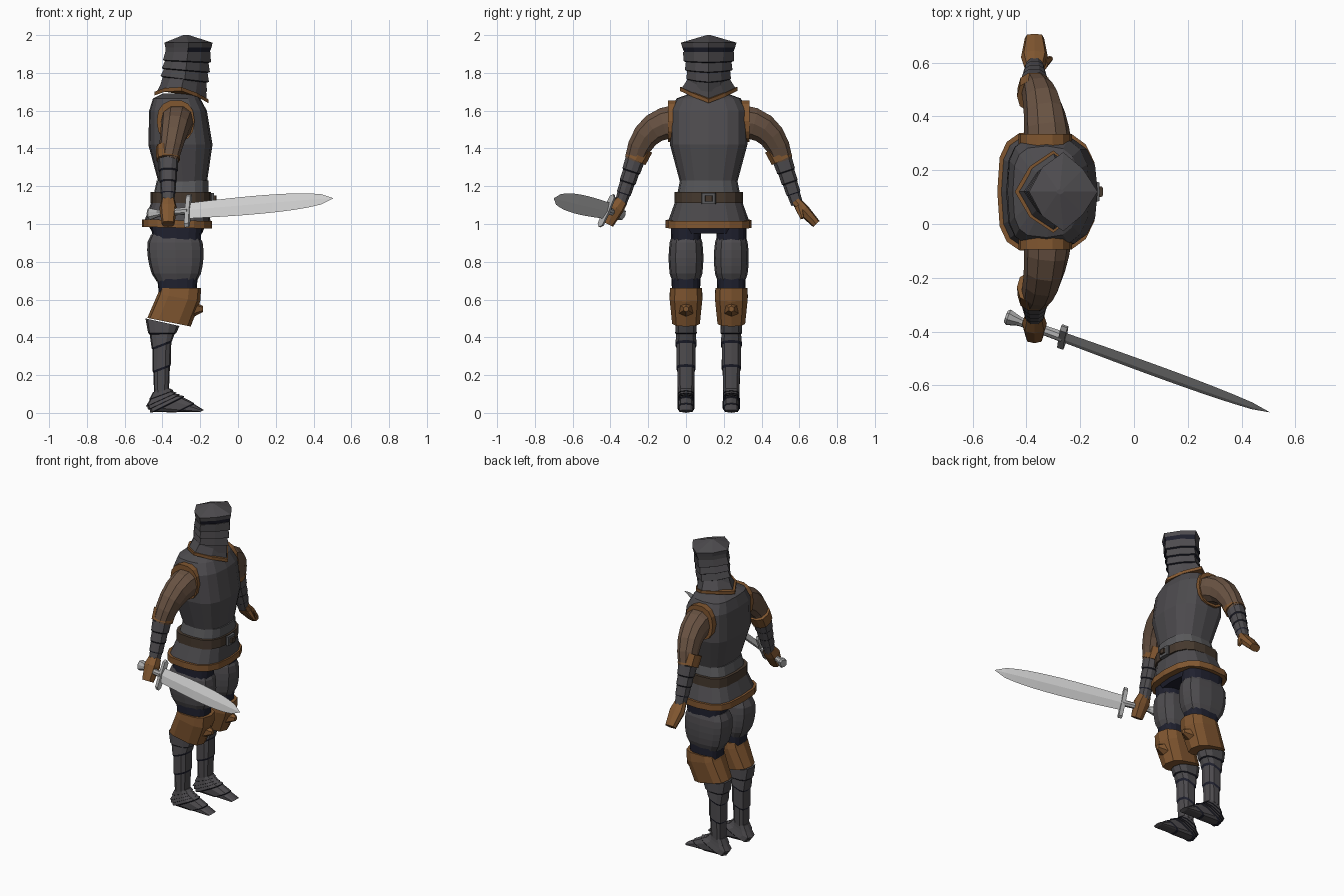
import bpy, bmesh
from math import sin, cos, pi, sqrt, copysign
from mathutils import Vector

cube = bpy.data.objects.get("Cube")
if cube:
    bpy.data.objects.remove(cube)

CENTRE_Y = .12
FORWARD, UP = Vector((1, 0, 0)), Vector((0, 0, 1))


def material(name, red, green, blue):
    mat = bpy.data.materials.new(name)
    mat.use_nodes = True
    mat.diffuse_color = (red, green, blue, 1)
    shader = mat.node_tree.nodes["Principled BSDF"]
    shader.inputs["Base Color"].default_value = (red, green, blue, 1)
    return mat


STEEL = material("dark steel", .075, .071, .077)
PLATE = material("worn steel", .1, .1, .105)
NAVY = material("navy cloth", .014, .015, .028)
SLEEVE = material("brown cloth", .14, .085, .055)
LEATHER = material("tan leather", .22, .095, .03)
BELT = material("dark leather", .06, .04, .027)
BLADE = material("bright blade", .62, .62, .62)
HILT = material("hilt metal", .42, .42, .42)


def power(value, exponent):
    return copysign(abs(value) ** exponent, value)


def oval(centre, u, v, sides, front, back, lift=0):
    """Rounded box ring; front and back set how square each half is."""
    points = []
    for i in range(sides):
        angle = 2 * pi * i / sides
        exponent = front if cos(angle) > 0 else back
        along, across = power(cos(angle), exponent), power(sin(angle), exponent)
        points.append(centre + u * along + v * across + UP * lift * abs(across))
    return points


def overlap(rings):
    """Turn each inner ring into a step, as on overlapping plates."""
    stepped, dark = [rings[0]], set()
    for ring, following in zip(rings[1:-1], rings[2:]):
        centre = sum(ring, Vector()) / len(ring)
        dark.add(len(stepped))
        stepped.append([p.lerp(centre, -.05) for p in ring])
        stepped.append([p.lerp(centre, .05).lerp(q, .1) for p, q in zip(ring, following)])
    stepped.append(rings[-1])
    return stepped, dark


def skin(name, rings, mat, bands=False, rule=None):
    """Join rings into a closed shell; steps and ruled faces are dark."""
    dark = set()
    if bands:
        rings, dark = overlap(rings)
    bm = bmesh.new()
    loops = [[bm.verts.new(p) for p in ring] for ring in rings]
    for i, (low, high) in enumerate(zip(loops, loops[1:])):
        for j in range(len(low)):
            face = bm.faces.new((low[j - 1], low[j], high[j], high[j - 1]))
            ruled = rule is not None and rule(face.calc_center_median())
            face.material_index = int(i in dark or ruled)
    bm.faces.new(loops[0])
    bm.faces.new(loops[-1])
    bmesh.ops.recalc_face_normals(bm, faces=bm.faces)
    mesh = bpy.data.meshes.new(name)
    bm.to_mesh(mesh)
    bm.free()
    mesh.materials.append(mat)
    mesh.materials.append(NAVY)
    bpy.context.collection.objects.link(bpy.data.objects.new(name, mesh))


def spread(keys, steps):
    """Add evenly spaced sections between the given ones."""
    rows = [a.lerp(b, i / steps) for a, b in zip(keys, keys[1:]) for i in range(steps)]
    return rows + [keys[-1]]


def cut(back, front, z, half, tilt=0):
    """Section of the body; tilt is how much higher its front is."""
    return Vector((back, front, z, half, tilt))


def body(name, mat, *keys, offset=0, steps=1, bulge=0, sides=16,
         front=.75, back=.6, lift=0, **options):
    rows, rings = spread(keys, steps), []
    for i, (rear, fore, z, half, tilt) in enumerate(rows):
        swell = 1 + bulge * sqrt(abs(sin(pi * i / (len(rows) - 1))))
        centre = Vector(((rear + fore) / 2, CENTRE_Y + offset, z))
        u = Vector((fore - rear, 0, tilt)) * swell / 2
        v = Vector((0, half * swell, 0))
        rings.append(oval(centre, u, v, sides, front, back, lift))
    skin(name, rings, mat, **options)


def strap(name, mat, section, height, out, **options):
    """Straight band wrapped around a section."""
    grow = cut(-out, out, height / 2, out)
    body(name, mat, section + grow, section + grow - cut(0, 0, height, 0), **options)


def tube(name, mat, rows, ref, flat=1, sides=10, square=.85, **options):
    """Rows hold a centre point and the radius along ref."""
    centres, rings = [row.xyz for row in rows], []
    for i, row in enumerate(rows):
        ahead = (centres[min(i + 1, len(rows) - 1)] - centres[max(i - 1, 0)]).normalized()
        u = (ref - ahead * ref.dot(ahead)).normalized() * row.w
        rings.append(oval(row.xyz, u, ahead.cross(u) * flat, sides, square, square))
    skin(name, rings, mat, **options)


# Helmet: pointed crown with an eye slit, banded visor, flared neck guard
diamond = dict(sides=8, front=1.6, back=1.4)
body("helmet_crown", STEEL, cut(-.29, -.26, 2, .01), cut(-.39, -.135, 1.96, .147),
     cut(-.385, -.14, 1.935, .14), cut(-.385, -.15, 1.91, .13),
     rule=lambda c: c.x > -.25 and c.z < 1.93, **diamond)
body("helmet_visor", STEEL, cut(-.385, -.145, 1.91, .135), cut(-.41, -.165, 1.72, .105, tilt=-.04),
     steps=4, bands=True, **diamond)
hem = cut(-.435, -.165, 1.67, .145, tilt=-.04)
body("helmet_neck_guard", STEEL, cut(-.4, -.17, 1.74, .1, tilt=-.04), hem, lift=.045, **diamond)
strap("helmet_trim", LEATHER, hem, height=.02, out=.008, lift=.045, **diamond)

# Torso, waist, belt and skirt
body("breastplate", STEEL, cut(-.4, -.22, 1.69, .1), cut(-.45, -.2, 1.665, .17),
     cut(-.47, -.165, 1.6, .205), cut(-.475, -.135, 1.42, .205), cut(-.42, -.165, 1.215, .15))
waist = cut(-.45, -.155, 1.14, .17)
body("waist_plate", PLATE, cut(-.43, -.155, 1.23, .152), waist)
strap("belt", BELT, waist, height=.06, out=.012)
skirt_hem = cut(-.5, -.145, 1, .22, tilt=-.01)
body("armour_skirt", STEEL, waist, skirt_hem)
strap("skirt_trim", LEATHER, skirt_hem, height=.04, out=.008)
body("pelvis", NAVY, cut(-.48, -.17, 1, .2), cut(-.45, -.19, .95, .18))
buckle = cut(-.15, -.13, 1.135, .035)
box = dict(sides=8, front=.3, back=.3)
strap("buckle_frame", PLATE, buckle, height=.06, out=.003, **box)
strap("buckle_centre", BELT, buckle + cut(0, .02, 0, -.01), height=.03, out=-.005, **box)


def leg(side, sign):
    def part(name, mat, *keys, **options):
        body(side + name, mat, *keys, offset=sign * CENTRE_Y, **options)

    part("_leg_cloth", NAVY, cut(-.46, -.19, 1, .08), cut(-.42, -.22, .64, .075))
    part("_thigh_plate", STEEL, cut(-.46, -.21, .945, .072), cut(-.43, -.22, .695, .072),
         steps=6, bulge=.28, sides=12)
    part("_knee_guard", LEATHER, cut(-.415, -.195, .66, .087),
         cut(-.425, -.2, .61, .09, tilt=-.04), cut(-.48, -.25, .48, .076, tilt=-.045), sides=10)
    knee = Vector((-.25, CENTRE_Y + sign * CENTRE_Y, .55, .05))
    tip = Vector((.065, 0, 0, -.035))
    tube(side + "_knee_knob", LEATHER, [knee, knee + tip], UP, sides=6)
    part("_shin_armour", STEEL, cut(-.49, -.31, .48, .057, tilt=-.04),
         cut(-.455, -.35, .365, .055, tilt=.04), cut(-.445, -.365, .115, .045, tilt=.03),
         steps=2, bands=True, sides=10)
    part("_foot_armour", STEEL, cut(-.45, -.36, .12, .043, tilt=.02),
         cut(-.485, -.33, .07, .044, tilt=.07), cut(-.46, -.29, .045, .045, tilt=.085),
         cut(-.2, -.18, .01, .035, tilt=.01), steps=2, bands=True, sides=10)


def arm(side, sign):
    def joint(y, z, radius, x=-.37):
        return Vector((x, CENTRE_Y + sign * y, z, radius))

    def part(name, mat, *keys, steps=1, **options):
        tube(side + name, mat, spread(keys, steps), FORWARD, **options)

    part("_armhole_trim", LEATHER, joint(.16, 1.545, .1, x=-.33),
         joint(.215, 1.545, .1, x=-.33), flat=1.12, sides=14)
    # Sleeve curves over the shoulder down to the elbow
    shoulder, bend = joint(.17, 1.54, .09, x=-.32), joint(.34, 1.54, .075, x=-.33)
    elbow, wrist = joint(.39, 1.34, .054), joint(.468, 1.105, .033)
    curve = [shoulder.lerp(bend, i / 5).lerp(bend.lerp(elbow, i / 5), i / 5) for i in range(6)]
    part("_sleeve", SLEEVE, *curve, flat=1.05)
    part("_elbow_cuff", LEATHER, joint(.355, 1.405, .065), joint(.388, 1.338, .062))
    part("_forearm_armour", STEEL, elbow, wrist, steps=4, bands=True)
    hand = dict(sides=8, square=.7)
    if side == "left":
        part("_hand", LEATHER, joint(.46, 1.125, .037), joint(.5, 1.075, .05),
             joint(.57, 1, .036), flat=.65, **hand)
        part("_thumb", LEATHER, joint(.475, 1.09, .022, x=-.34), joint(.495, 1.03, .01, x=-.31),
             sides=6)
    else:
        part("_fist", LEATHER, joint(.46, 1.125, .036), joint(.49, 1.085, .046),
             joint(.535, 1, .034), flat=.93, **hand)


for side, sign in ("left", 1), ("right", -1):
    leg(side, sign)
    arm(side, sign)

# Sword, held forward and rolled a little about its length
guard = Vector((-.265, -.42, 1.07))
along = Vector((.77, -.28, .066)).normalized()
roll = Vector((0, .42, .9))


def sword(name, mat, rows, **options):
    rows = [Vector((*(guard + along * reach), radius)) for reach, radius in rows]
    tube("sword_" + name, mat, rows, roll, **options)


def blade_width(t):
    return .045 * (1 + .2 * sin(pi * t)) * sqrt(1.001 - t ** 6)


sword("blade", BLADE, [(.82 * i / 12, blade_width(i / 12)) for i in range(13)],
      flat=.2, sides=4, square=1)
sword("guard", HILT, [(-.012, .095), (.012, .095)], flat=.17, sides=8, square=.5)
sword("grip", HILT, [(-.19, .017), (0, .02)], sides=8)
sword("pommel", HILT, [(-.225, .026), (-.215, .034), (-.165, .018)], flat=.85, sides=8)
